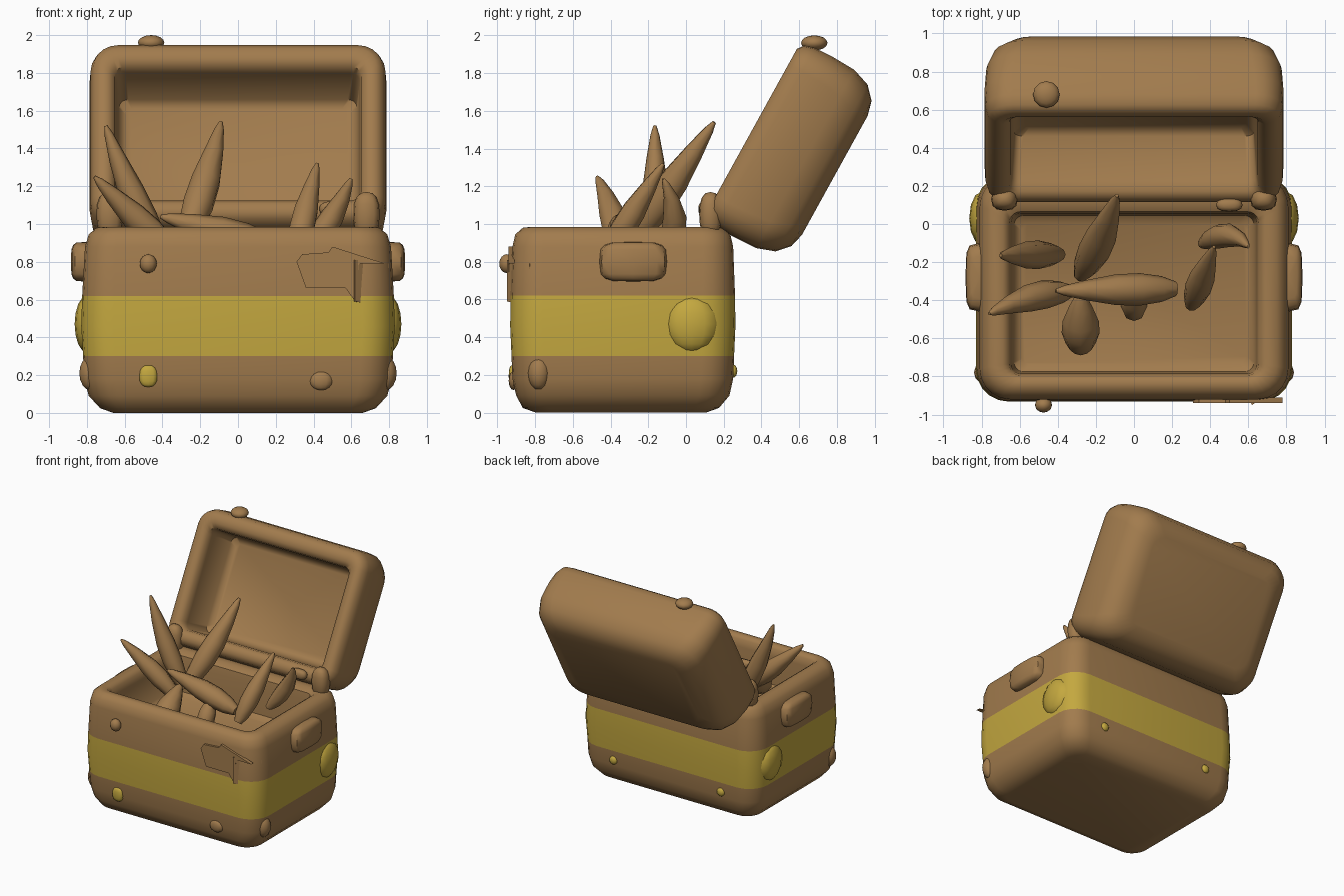
import bpy, bmesh, math
from mathutils import Vector, Matrix

if "Cube" in bpy.data.objects:
    bpy.data.objects.remove(bpy.data.objects["Cube"])


def material(name, rgb):
    m = bpy.data.materials.new(name)
    m.diffuse_color = (*rgb, 1)
    m.use_nodes = True
    m.node_tree.nodes["Principled BSDF"].inputs["Base Color"].default_value = m.diffuse_color
    return m


BROWN = material("brown wood", (0.36, 0.2, 0.075))
GOLD = material("gold band", (0.55, 0.39, 0.05))


def finish(bm, name, mats, angle=50, matrix=None):
    bmesh.ops.recalc_face_normals(bm, faces=bm.faces[:])
    me = bpy.data.meshes.new(name)
    bm.to_mesh(me)
    bm.free()
    ob = bpy.data.objects.new(name, me)
    bpy.context.collection.objects.link(ob)
    for m in mats:
        me.materials.append(m)
    if matrix:
        me.transform(matrix)
    bpy.ops.object.select_all(action='DESELECT')
    ob.select_set(True)
    bpy.context.view_layer.objects.active = ob
    bpy.ops.object.shade_smooth_by_angle(angle=math.radians(angle))
    return ob


def loft(loops, seg=5):
    """Stack rounded rectangles: (half x, half y, centre y, corner radius, z)."""
    bm = bmesh.new()
    rings = []
    for hx, hy, cy, r, z in loops:
        ring = []
        for q, (sx, sy) in enumerate(((1, 1), (-1, 1), (-1, -1), (1, -1))):
            for i in range(seg + 1):
                a = math.pi / 2 * (q + i / seg)
                ring.append(bm.verts.new((sx * (hx - r) + r * math.cos(a),
                                          cy + sy * (hy - r) + r * math.sin(a), z)))
        rings.append(ring)
    n = len(rings[0])
    for a, b in zip(rings, rings[1:]):
        for i in range(n):
            bm.faces.new((a[i], a[(i + 1) % n], b[(i + 1) % n], b[i]))
    bm.faces.new(rings[0][::-1])
    bm.faces.new(rings[-1])
    return bm


# Chest body: outer wall, rounded rim and inner cavity; gold band chosen by height
cy = -0.335
bm = loft([
    (0.66, 0.45, cy - 0.01, 0.10, 0.0), (0.73, 0.52, cy - 0.01, 0.13, 0.025),
    (0.79, 0.565, cy, 0.16, 0.09), (0.815, 0.585, cy, 0.17, 0.18),
    (0.82, 0.59, cy, 0.17, 0.30), (0.83, 0.597, cy, 0.17, 0.46),
    (0.825, 0.595, cy, 0.17, 0.62), (0.81, 0.585, cy, 0.16, 0.88),
    (0.79, 0.57, cy, 0.15, 0.945), (0.75, 0.53, cy, 0.12, 0.98),
    (0.69, 0.465, -0.355, 0.08, 0.985), (0.655, 0.43, -0.365, 0.06, 0.96),
    (0.645, 0.42, -0.365, 0.05, 0.90), (0.63, 0.41, -0.365, 0.05, 0.67),
    (0.59, 0.37, -0.365, 0.04, 0.64)])
for f in bm.faces:
    c = f.calc_center_median()
    outer = abs(c.x) > 0.7 or abs(c.y - cy) > 0.5
    f.material_index = int(outer and 0.30 < c.z < 0.62)
finish(bm, "chest_body", [BROWN, GOLD])

# Open lid: same construction, tilted back
lid_m = Matrix(((1, 0, 0, 0), (0, 0.483, -0.875, 0.557), (0, 0.875, 0.483, 0.838), (0, 0, 0, 1)))
bm = loft([
    (0.58, 0.36, 0.48, 0.10, 0.0), (0.67, 0.44, 0.48, 0.13, 0.02),
    (0.74, 0.505, 0.48, 0.16, 0.08), (0.775, 0.54, 0.48, 0.16, 0.18),
    (0.785, 0.545, 0.48, 0.15, 0.32), (0.78, 0.54, 0.48, 0.14, 0.42),
    (0.765, 0.525, 0.48, 0.13, 0.475), (0.73, 0.49, 0.48, 0.10, 0.5),
    (0.69, 0.44, 0.475, 0.08, 0.5), (0.655, 0.405, 0.47, 0.06, 0.475),
    (0.645, 0.395, 0.47, 0.05, 0.42), (0.63, 0.38, 0.47, 0.05, 0.16),
    (0.59, 0.34, 0.47, 0.04, 0.13)])
finish(bm, "lid", [BROWN], matrix=lid_m)


# Curved tapering spikes inside the chest
def spike(name, base, tip, r, bend=(0, 0, 0), sides=8):
    base, tip, bend = Vector(base), Vector(tip), Vector(bend)
    rot = (tip - base).to_track_quat('Z', 'Y')
    bm = bmesh.new()
    rings = []
    for t, k in ((0, 0.45), (0.12, 0.8), (0.3, 1), (0.5, 0.95), (0.75, 0.62), (0.93, 0.32), (1, 0.12)):
        p = base.lerp(tip, t) + bend * 4 * t * (1 - t)
        rings.append([bm.verts.new(p + rot @ Vector((r * k * math.cos(i * math.tau / sides),
                                                     r * k * math.sin(i * math.tau / sides), 0)))
                      for i in range(sides)])
    for a, b in zip(rings, rings[1:]):
        for i in range(sides):
            bm.faces.new((a[i], a[(i + 1) % sides], b[(i + 1) % sides], b[i]))
    bm.faces.new(rings[0])
    bm.faces.new(rings[-1])
    finish(bm, name, [BROWN])


spike("spike_back_left", (-0.39, -0.16, 0.82), (-0.70, -0.165, 1.52), 0.075, (-0.02, 0, 0))
spike("spike_front_left", (-0.33, -0.35, 0.84), (-0.76, -0.47, 1.25), 0.075, (-0.01, 0.02, 0))
spike("spike_tall_middle", (-0.28, -0.27, 0.92), (-0.09, 0.15, 1.54), 0.085, (0.015, 0, 0))
spike("spike_right", (0.30, -0.43, 0.82), (0.42, -0.12, 1.32), 0.07)
spike("spike_far_right", (0.36, -0.10, 0.84), (0.60, -0.12, 1.24), 0.065, (0.02, 0.05, 0))
spike("spike_lying", (0.22, -0.34, 0.86), (-0.41, -0.35, 1.04), 0.085, (0, 0, 0.01))
spike("spike_low", (-0.28, -0.66, 0.70), (-0.28, -0.36, 0.96), 0.10)
spike("spike_short", (0.0, -0.48, 0.68), (0.0, -0.32, 0.95), 0.07)


# Rounded lumps: handles, knobs, hinges and studs
def lump(name, loc, size, mat, power=1.0, rot=None):
    bm = bmesh.new()
    bmesh.ops.create_uvsphere(bm, u_segments=12, v_segments=8, radius=1)
    for v in bm.verts:  # a power below 1 makes the ball boxier
        v.co = Vector([math.copysign(abs(c) ** power, c) * s for c, s in zip(v.co, size)])
    m = Matrix.Translation(loc) @ (rot or Matrix())
    finish(bm, name, [mat], matrix=m)


for s, side in ((-1, "left"), (1, "right")):
    lump(side + "_handle", (s * 0.81, -0.28, 0.80), (0.075, 0.18, 0.105), BROWN, 0.5)
    lump(side + "_band_bulge", (s * 0.80, 0.03, 0.47), (0.065, 0.14, 0.15), GOLD)
    lump(side + "_hinge", (s * 0.68, 0.13, 1.05), (0.07, 0.06, 0.12), BROWN, 0.8)
    lump(side + "_back_stud", (s * 0.5, 0.25, 0.22), (0.035, 0.022, 0.035), GOLD)
    lump(side + "_foot_bump", (s * 0.78, -0.78, 0.21), (0.06, 0.06, 0.09), BROWN)
lump("front_knob", (-0.475, -0.95, 0.79), (0.045, 0.04, 0.05), BROWN)
lump("front_stud", (-0.475, -0.918, 0.195), (0.048, 0.022, 0.058), GOLD, 0.8)
lump("front_nub", (0.44, -0.915, 0.17), (0.06, 0.025, 0.05), BROWN)
lump("hinge_tab", (0.50, 0.10, 1.08), (0.07, 0.035, 0.04), BROWN, 0.8)
lump("lid_bump", (-0.46, 0.68, 1.96), (0.07, 0.07, 0.04), BROWN)


# Broken lock plates at the front right corner
def plate(name, pts, push):
    bm = bmesh.new()
    f = bm.faces.new([bm.verts.new(p) for p in pts])
    ext = bmesh.ops.extrude_face_region(bm, geom=[f])
    bmesh.ops.translate(bm, vec=push, verts=[v for v in ext["geom"] if isinstance(v, bmesh.types.BMVert)])
    finish(bm, name, [BROWN], 20)


plate("lock_plate", [(x, -0.94, z) for x, z in (
    (0.31, 0.80), (0.36, 0.66), (0.57, 0.66), (0.62, 0.59), (0.64, 0.79), (0.78, 0.79),
    (0.50, 0.88), (0.48, 0.85), (0.34, 0.84))], (0, 0.03, 0))
plate("corner_plate", [(0.62, -0.95, 0.59), (0.80, -0.83, 0.56), (0.80, -0.83, 0.79), (0.62, -0.95, 0.81)],
      (-0.005, 0.01, 0))
